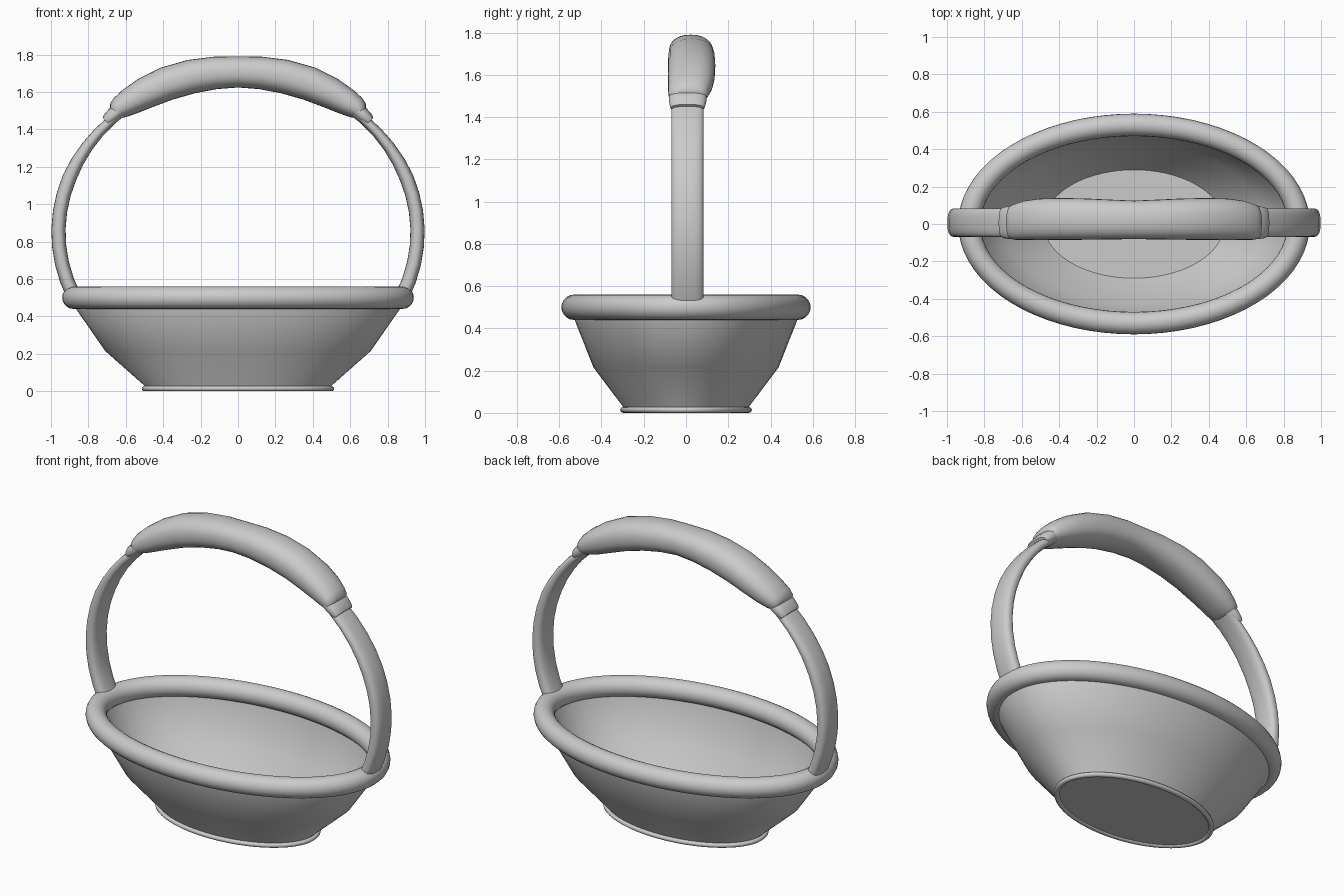
import bpy, bmesh
from math import sin, cos, pi, radians, copysign, sqrt
from mathutils import Vector

if "Cube" in bpy.data.objects:
    bpy.data.objects.remove(bpy.data.objects["Cube"])


def finish(name, bm, angle=40):
    bmesh.ops.recalc_face_normals(bm, faces=bm.faces)
    me = bpy.data.meshes.new(name)
    bm.to_mesh(me)
    bm.free()
    ob = bpy.data.objects.new(name, me)
    bpy.context.collection.objects.link(ob)
    bpy.ops.object.select_all(action='DESELECT')
    ob.select_set(True)
    bpy.context.view_layer.objects.active = ob
    bpy.ops.object.shade_smooth_by_angle(angle=radians(angle))
    return ob


def skin(name, rings, closed=False, caps=True, angle=40):
    """Join successive rings of points with quads."""
    bm = bmesh.new()
    vs = [[bm.verts.new(p) for p in r] for r in rings]
    n = len(vs[0])
    for k in range(len(vs) if closed else len(vs) - 1):
        a, b = vs[k], vs[(k + 1) % len(vs)]
        for i in range(n):
            j = (i + 1) % n
            bm.faces.new((a[i], a[j], b[j], b[i]))
    if caps and not closed:
        bm.faces.new(vs[0])
        bm.faces.new(vs[-1])
    return finish(name, bm, angle)


def oval(rx, ry, z, n=72):
    return [(rx * cos(2 * pi * i / n), ry * sin(2 * pi * i / n), z) for i in range(n)]


def oval_torus(name, rx, ry, z, r, rz, m=20):
    rings = []
    for k in range(m):
        a = 2 * pi * k / m
        rings.append(oval(rx + r * cos(a), ry + r * cos(a), z + rz * sin(a)))
    return skin(name, rings, closed=True)


def sweep(name, stations, power=2.4, n=28):
    """Stations: (x, z, half thickness, half width, y centre) along an arch."""
    rings = []
    for k, (x, z, h, w, yc) in enumerate(stations):
        p, q = stations[max(k - 1, 0)], stations[min(k + 1, len(stations) - 1)]
        t = Vector((q[0] - p[0], 0, q[1] - p[1])).normalized()
        nrm = Vector((-t.z, 0, t.x))
        ring = []
        for i in range(n):
            a = 2 * pi * i / n
            c = copysign(abs(cos(a)) ** (2 / power), cos(a))
            s = copysign(abs(sin(a)) ** (2 / power), sin(a))
            ring.append(Vector((x, yc + w * c, z)) + nrm * h * s)
        rings.append(ring)
    return skin(name, rings)


def both_sides(half):
    """Mirror stations that run from x = 0 outwards."""
    return [(-s[0],) + s[1:] for s in reversed(half[1:])] + half


# bowl: outer wall, lip, inner wall and floor
bowl_profile = [(0.49, 0.29, 0.01), (0.495, 0.295, 0.025), (0.71, 0.438, 0.215),
                (0.88, 0.535, 0.46), (0.88, 0.535, 0.50), (0.86, 0.515, 0.50),
                (0.86, 0.515, 0.46), (0.695, 0.423, 0.22), (0.482, 0.29, 0.032)]
skin("bowl", [oval(*p) for p in bowl_profile])

# rolled rim and foot ring
oval_torus("rim", 0.88, 0.53, 0.50, 0.06, 0.06)
oval_torus("foot_ring", 0.498, 0.296, 0.014, 0.016, 0.014, 12)

# handle band: flattened strip following an elliptical arch, thinner under the grip
band = []
for k in range(19):
    a = pi / 2 - k * (pi / 2 + 0.42) / 18
    x, z = 0.96 * cos(a), 0.85 + 0.845 * sin(a)
    thin = min(max((z - 1.15) / 0.3, 0), 1)
    band.append((x, z, 0.038 - 0.012 * thin, 0.076, 0.007))
sweep("handle_band", both_sides(band), 2.6)

# padded grip, thickest between the middle and its ends
grip = [(0, 1.707, 0.083, 0.103, 0.022), (0.12, 1.702, 0.087, 0.106, 0.024),
        (0.25, 1.682, 0.091, 0.110, 0.026), (0.38, 1.645, 0.091, 0.112, 0.027),
        (0.50, 1.592, 0.084, 0.111, 0.025), (0.58, 1.548, 0.073, 0.105, 0.020),
        (0.63, 1.517, 0.061, 0.097, 0.012), (0.655, 1.499, 0.048, 0.090, 0.009),
        (0.665, 1.491, 0.030, 0.075, 0.008)]
sweep("grip", both_sides(grip), 2.3)

# collars where the grip meets the band
for side, label in ((-1, "left"), (1, "right")):
    collar = [(0.63, 1.508, 0.040, 0.090, 0.008), (0.665, 1.478, 0.040, 0.089, 0.008),
              (0.695, 1.452, 0.034, 0.083, 0.007), (0.705, 1.442, 0.026, 0.077, 0.007)]
    sweep("collar_" + label, [(side * c[0],) + c[1:] for c in collar], 2.5)
